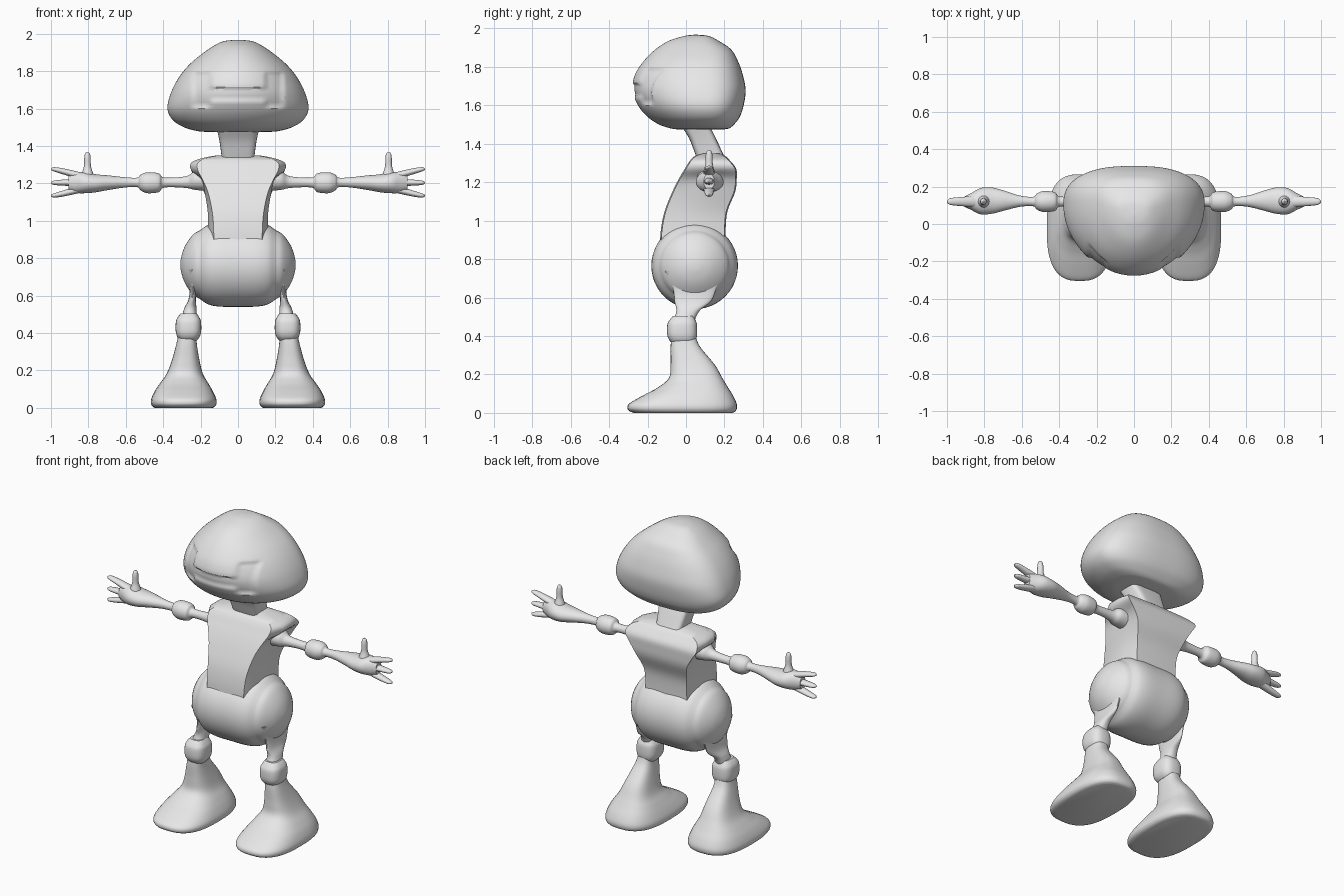
import bpy, bmesh
from math import sin, cos, pi
from mathutils import Vector

cube = bpy.data.objects.get("Cube")
if cube:
    bpy.data.objects.remove(cube)

grey = bpy.data.materials.new("plain_grey")
grey.use_nodes = True
grey.diffuse_color = (0.8, 0.8, 0.8, 1)
grey.node_tree.nodes["Principled BSDF"].inputs["Base Color"].default_value = (0.8, 0.8, 0.8, 1)
parts = []


def smooth_rows(rows, steps):
    """Catmull-Rom interpolation through a short list of cross-section rows."""
    rows = [Vector(r) for r in rows]
    out = []
    for i in range(len(rows) - 1):
        a, b = rows[i], rows[i + 1]
        before = rows[i - 1] if i else a
        after = rows[i + 2] if i + 2 < len(rows) else b
        for k in range(steps):
            t = k / steps
            out.append(a + (b - before) * t / 2
                       + (before * 2 - a * 5 + b * 4 - after) * t * t / 2
                       + ((a - b) * 3 + after - before) * t ** 3 / 2)
    return out + [rows[-1]]


def skin(name, rings, mirror=False):
    """Join equal-length rings of points into a closed solid."""
    bm = bmesh.new()
    loops = [[bm.verts.new(p) for p in ring] for ring in rings]
    n = len(loops[0])
    for low, high in zip(loops, loops[1:]):
        for i in range(n):
            j = (i + 1) % n
            bm.faces.new((low[i], low[j], high[j], high[i]))
    bm.faces.new(loops[0])
    bm.faces.new(loops[-1])
    bmesh.ops.recalc_face_normals(bm, faces=bm.faces)
    mesh = bpy.data.meshes.new(name)
    bm.to_mesh(mesh)
    bm.free()
    mesh.materials.append(grey)
    obj = bpy.data.objects.new(name, mesh)
    bpy.context.collection.objects.link(obj)
    if mirror:
        obj.modifiers.new("mirror", "MIRROR").use_mirror_merge = False
    parts.append(obj)
    return obj


def power(value, exponent):
    size = abs(value) ** (2 / exponent)
    return size if value > 0 else -size


def tube(name, rows, axis="Z", exponent=2, mirror=False, sides=32, steps=5):
    """Rows: position on axis, two centre coordinates, two radii."""
    rings = []
    for pos, c, d, r, s in smooth_rows(rows, steps):
        ring = []
        for i in range(sides):
            a = 2 * pi * i / sides
            u, v = c + r * power(cos(a), exponent), d + s * power(sin(a), exponent)
            ring.append((pos, u, v) if axis == "X" else (u, v, pos))
        rings.append(ring)
    return skin(name, rings, mirror)


# Head: egg-shaped rings, with a shallow visor groove across the face
def box(value, low, high):
    return max(0, min(1, min(value - low, high - value) / 0.015 + 0.5))


def visor(x, z):
    bar = box(abs(x), 0.15, 0.24) * box(z, 1.61, 1.79)
    band = box(abs(x), -1, 0.2) * box(z, 1.645, 1.71)
    return max(bar, band)


# height, half width, front, back
head_rows = [(1.475, .17, -.05, .2), (1.48, .22, -.08, .225), (1.5, .29, -.14, .25),
             (1.54, .35, -.2, .28), (1.6, .377, -.25, .3), (1.68, .36, -.28, .31),
             (1.76, .32, -.265, .295), (1.83, .265, -.22, .27), (1.89, .195, -.16, .235),
             (1.935, .13, -.09, .17), (1.96, .075, -.01, .12), (1.967, .01, .04, .06)]
head = []
for z, w, front, back in smooth_rows(head_rows, 7):
    mid = front + (back - front) * 0.64
    ring = []
    for i in range(128):
        a = 2 * pi * i / 128
        if sin(a) > 0:
            x, y = w * power(cos(a), 2.6), mid + (back - mid) * power(sin(a), 2.6)
        else:
            x, y = w * cos(a), mid + (mid - front) * sin(a)
            dent = visor(x, z)
            x, y = x * (1 - 0.02 * dent), y + 0.012 * dent
        ring.append((x, y, z))
    head.append(ring)
skin("head", head)

# Neck leaning forward to the head
tube("neck", [(1.3, 0, .14, .085, .075), (1.36, 0, .115, .09, .072),
              (1.43, 0, .085, .1, .07), (1.5, 0, .045, .115, .075)], exponent=5)

# Torso: waisted shell flaring out at the shoulders
# height, front / middle / back half widths, front, back
torso_rows = [(.86, .13, .16, .15, -.13, .2), (.95, .13, .16, .145, -.125, .2),
              (1.05, .138, .162, .15, -.105, .21), (1.15, .16, .178, .18, -.065, .25),
              (1.22, .19, .195, .22, -.03, .258), (1.27, .215, .25, .25, 0, .255),
              (1.31, .215, .25, .235, .025, .225), (1.335, .17, .19, .18, .05, .2),
              (1.35, .1, .11, .1, .09, .17)]
torso = []
for z, wf, wm, wb, yf, yb in smooth_rows(torso_rows, 4):
    depth = yb - yf
    half = [(wf, yf), (wm, yf + depth * 0.3), (wm, yf + depth * 0.7), (wb, yb)]
    outline = [(0, yf - 0.006)] + half + [(0, yb + 0.006)] + [(-x, y) for x, y in reversed(half)]
    torso.append([(x, y, z) for x, y in outline])
skin("torso", torso)

# Hip drum lying sideways, with domed ends behind a slight crease
drum = [(0, .225), (.1, .224), (.16, .212), (.195, .19), (.205, .183), (.235, .166),
        (.265, .13), (.29, .085), (.305, .035), (.308, .004)]
profile = [(-x, r) for x, r in reversed(drum[1:])] + drum
tube("hips", [(x, .045, .765, r, r) for x, r in profile], axis="X", sides=48, steps=4)

# Legs: thin thigh fin, rounded knee, bell-shaped shin and foot
tube("thighs", [(.74, .245, .04, .03, .15), (.65, .24, .045, .018, .115),
                (.58, .245, .035, .02, .095), (.53, .255, .01, .033, .06),
                (.47, .262, -.015, .042, .055)], exponent=2.4, mirror=True)
tube("knees", [(.36, .265, -.015, .045, .055), (.38, .265, -.018, .06, .07),
               (.41, .265, -.02, .068, .078), (.46, .265, -.02, .067, .077),
               (.485, .265, -.018, .057, .066), (.505, .263, -.015, .042, .052)],
     exponent=2.8, mirror=True)
tube("shins_and_feet", [(.39, .27, -.012, .05, .065), (.34, .275, -.002, .055, .078),
                        (.25, .28, .035, .075, .115), (.18, .285, .05, .098, .14),
                        (.13, .288, .035, .13, .185), (.09, .29, .01, .155, .235),
                        (.05, .29, -.015, .173, .278), (.025, .29, -.02, .176, .285),
                        (.008, .29, -.018, .168, .275), (0, .29, -.015, .155, .255)],
     exponent=2.7, mirror=True, sides=40)

# Arms: shoulder flare, ball elbow, swelling forearm and palm
tube("arms", [(.17, .115, 1.215, .06, .055), (.23, .115, 1.215, .055, .05),
              (.27, .117, 1.207, .033, .033), (.34, .12, 1.205, .026, .026),
              (.4, .12, 1.204, .028, .028), (.42, .12, 1.203, .048, .048),
              (.45, .12, 1.203, .055, .055), (.49, .12, 1.203, .055, .055),
              (.52, .12, 1.204, .042, .042), (.54, .12, 1.205, .025, .025),
              (.61, .122, 1.205, .03, .028), (.7, .125, 1.203, .055, .04),
              (.76, .125, 1.2, .07, .048), (.82, .122, 1.203, .07, .056),
              (.87, .12, 1.203, .045, .054), (.905, .12, 1.203, .028, .04)],
     axis="X", mirror=True)

# Three tapering fingers fanned out, and an upright thumb
for name, base, tip in (("upper_fingers", 1.238, 1.275), ("middle_fingers", 1.205, 1.203),
                        ("lower_fingers", 1.17, 1.135)):
    rise = tip - base
    tube(name, [(.84, .12, base, .03, .02), (.9, .12, base + rise * 0.45, .026, .018),
                (.95, .12, base + rise * 0.8, .022, .015), (.985, .12, tip, .017, .011),
                (1, .12, tip, .005, .004)], axis="X", mirror=True, sides=16)
tube("thumbs", [(1.21, .805, .12, .045, .045), (1.255, .805, .12, .03, .03),
                (1.29, .805, .12, .019, .02), (1.335, .805, .12, .017, .018),
                (1.358, .805, .12, .013, .013), (1.368, .805, .12, .004, .004)],
     mirror=True, sides=16)

# Smooth shading with kept creases
bpy.ops.object.select_all(action="DESELECT")
for part in parts:
    part.select_set(True)
bpy.context.view_layer.objects.active = parts[0]
bpy.ops.object.shade_smooth_by_angle(angle=0.6)
